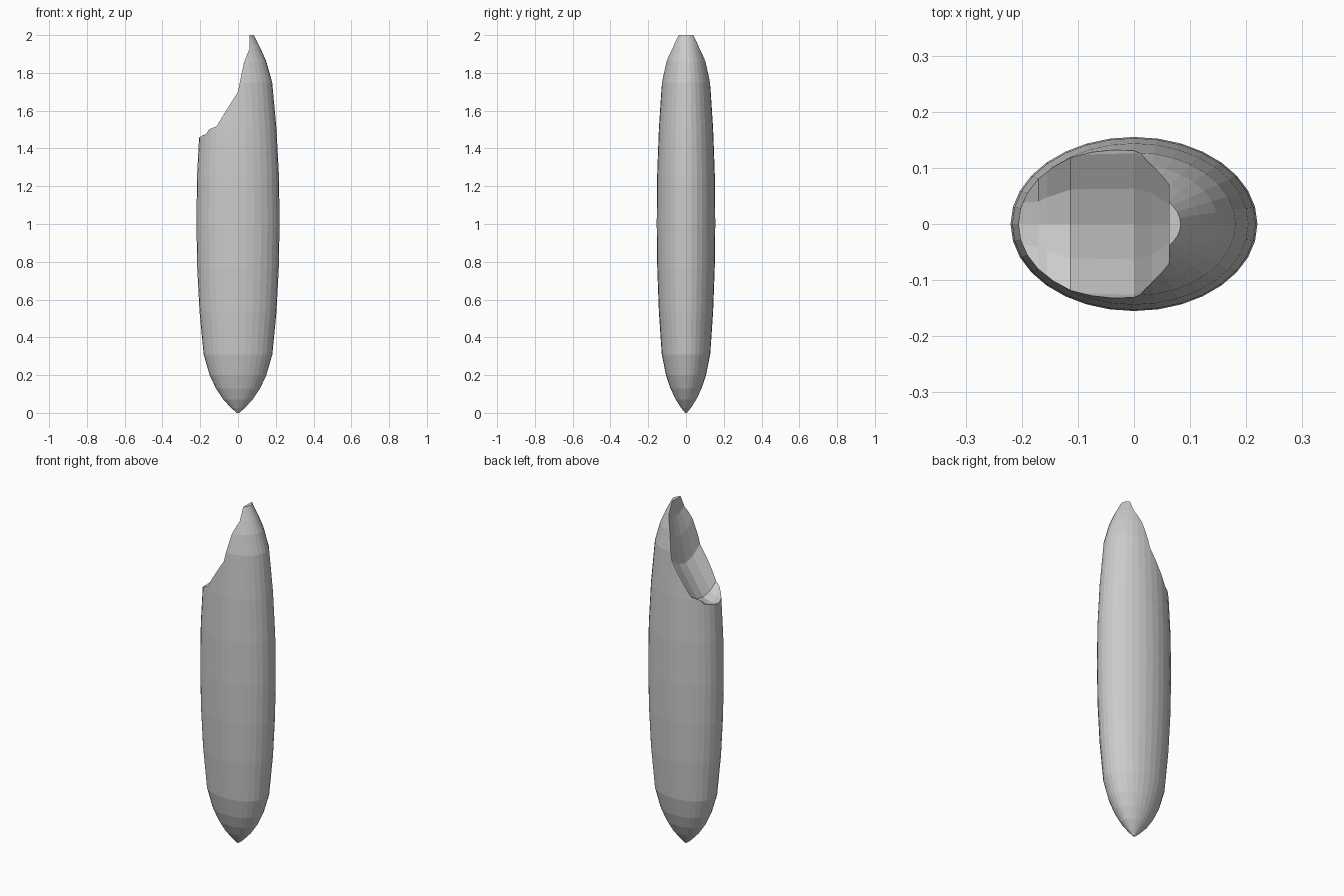
import bpy, bmesh, math

if "Cube" in bpy.data.objects:
    bpy.data.objects.remove(bpy.data.objects["Cube"])

SIDES = 32


def loft(name, rings):
    """Skin a list of equal-length closed rings and cap both ends."""
    bm = bmesh.new()
    rows = [[bm.verts.new(p) for p in ring] for ring in rings]
    n = len(rows[0])
    for a, b in zip(rows, rows[1:]):
        for i in range(n):
            j = (i + 1) % n
            bm.faces.new((a[i], a[j], b[j], b[i]))
    bm.faces.new(rows[0])
    bm.faces.new(rows[-1])
    bmesh.ops.recalc_face_normals(bm, faces=bm.faces)
    mesh = bpy.data.meshes.new(name)
    bm.to_mesh(mesh)
    bm.free()
    obj = bpy.data.objects.new(name, mesh)
    bpy.context.collection.objects.link(obj)
    return obj


# Grain body: oval sections, (height, half width in x)
profile = [(0, 0.006), (0.025, 0.035), (0.07, 0.077), (0.13, 0.117),
           (0.2, 0.15), (0.31, 0.182), (0.54, 0.204), (0.77, 0.216),
           (1.0, 0.22), (1.25, 0.217), (1.5, 0.204), (1.75, 0.181),
           (1.86, 0.150), (1.93, 0.119), (2.0, 0.083)]
rings = []
for z, r in profile:
    rings.append([(r * math.cos(2 * math.pi * i / SIDES),
                   0.705 * r * math.sin(2 * math.pi * i / SIDES), z)
                  for i in range(SIDES)])
grain = loft("grain", rings)

# Scooped notch cutter: (x, rim height, rim half width, scoop depth)
stations = [(-0.35, 1.475, 0.05, 0.008), (-0.17, 1.475, 0.08, 0.02),
            (-0.155, 1.5, 0.095, 0.045), (-0.113, 1.52, 0.123, 0.05),
            (0.0, 1.7, 0.126, 0.06), (0.032, 1.86, 0.11, 0.07),
            (0.062, 1.93, 0.07, 0.03)]
cross = [(-3, 0), (-1, 0), (-0.5, 0.72), (0, 1), (0.5, 0.72), (1, 0), (3, 0)]
rings = []
for x, z, w, d in stations:
    ring = [(x, w * u, z - d * k) for u, k in cross]
    ring += [(x, 3 * w, 2.4), (x, -3 * w, 2.4)]
    rings.append(ring)
cutter = loft("notch_cutter", rings)
cutter.hide_render = True
cutter.hide_viewport = True

# Cut the notch out of the tip
cut = grain.modifiers.new("notch", 'BOOLEAN')
cut.operation = 'DIFFERENCE'
cut.solver = 'EXACT'
cut.object = cutter
